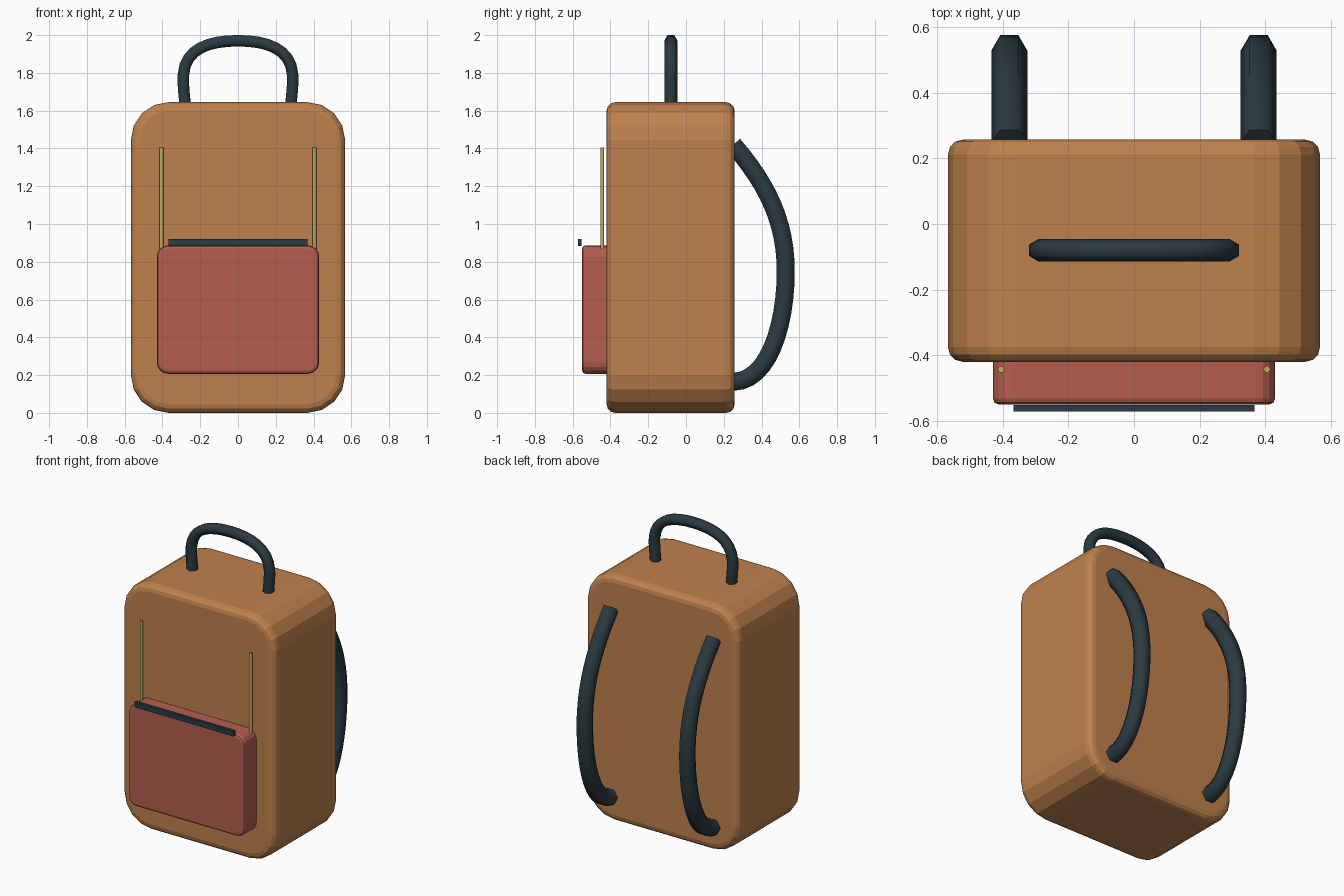
import bpy, bmesh, math
from mathutils import Vector
from mathutils.geometry import interpolate_bezier

cube = bpy.data.objects.get("Cube")
if cube:
    bpy.data.objects.remove(cube, do_unlink=True)


def material(name, rgb):
    m = bpy.data.materials.new(name)
    m.use_nodes = True
    m.diffuse_color = (*rgb, 1)
    bsdf = next(n for n in m.node_tree.nodes if n.type == "BSDF_PRINCIPLED")
    bsdf.inputs["Base Color"].default_value = (*rgb, 1)
    return m


TAN = material("tan canvas", (0.52, 0.22, 0.075))
RED = material("brick red canvas", (0.46, 0.112, 0.078))
DARK = material("dark slate webbing", (0.024, 0.043, 0.053))
BRASS = material("brass", (0.54, 0.42, 0.11))


def finish(name, bm, mat, smooth=None):
    bmesh.ops.recalc_face_normals(bm, faces=bm.faces)
    mesh = bpy.data.meshes.new(name)
    bm.to_mesh(mesh)
    bm.free()
    mesh.materials.append(mat)
    ob = bpy.data.objects.new(name, mesh)
    bpy.context.collection.objects.link(ob)
    if smooth:
        bpy.ops.object.select_all(action="DESELECT")
        ob.select_set(True)
        bpy.context.view_layer.objects.active = ob
        bpy.ops.object.shade_smooth_by_angle(angle=math.radians(smooth))
    return ob


def rounded_slab(name, lo, hi, mat, corner=0, rim=0, steps=2):
    """Box with rounded front outline and softened front and back rims."""
    bm = bmesh.new()
    bmesh.ops.create_cube(bm, size=1)
    lo, hi = Vector(lo), Vector(hi)
    for v in bm.verts:
        v.co = (lo + hi) / 2 + v.co * (hi - lo)
    if corner:
        edges = [e for e in bm.edges
                 if abs(e.verts[0].co.y - e.verts[1].co.y) > 1e-4]
        bmesh.ops.bevel(bm, geom=edges, offset=corner, segments=4,
                        profile=0.5, affect="EDGES")
    if rim:
        edges = [e for e in bm.edges
                 if abs(e.verts[0].co.y - e.verts[1].co.y) < 1e-4]
        bmesh.ops.bevel(bm, geom=edges, offset=rim, segments=steps,
                        profile=0.5, affect="EDGES")
    return finish(name, bm, mat)


def bezier_path(segments, count=9):
    path = []
    for seg in segments:
        pts = interpolate_bezier(*[Vector(p) for p in seg], count)
        path += pts if not path else pts[1:]
    return path


def hex_tube(name, path, side, radius, mat):
    """Six-sided tube along a planar path; side is the plane's normal."""
    bm = bmesh.new()
    side = Vector(side)
    rings = []
    for i, p in enumerate(path):
        ahead = path[min(i + 1, len(path) - 1)]
        behind = path[max(i - 1, 0)]
        out = side.cross((ahead - behind).normalized())
        angles = [k * math.pi / 3 for k in range(6)]
        rings.append([bm.verts.new(p + radius * (math.cos(a) * side + math.sin(a) * out))
                      for a in angles])
    for a, b in zip(rings, rings[1:]):
        for k in range(6):
            n = (k + 1) % 6
            bm.faces.new((a[k], a[n], b[n], b[k]))
    bm.faces.new(rings[0])
    bm.faces.new(rings[-1])
    return finish(name, bm, mat, 65)


# Main bag and front pocket
rounded_slab("bag_body", (-0.567, -0.42, 0), (0.567, 0.257, 1.645), TAN, 0.2, 0.045, 3)
rounded_slab("front_pocket", (-0.43, -0.55, 0.207), (0.43, -0.40, 0.887), RED, 0.06, 0.018)

# Dark strip in front of the pocket's upper edge
rounded_slab("pocket_trim", (-0.367, -0.572, 0.884), (0.367, -0.552, 0.921), DARK)

# Carrying handle: one half path, mirrored across the middle
half = bezier_path([
    [(-0.28, -0.08, 1.63), (-0.285, -0.08, 1.69), (-0.292, -0.08, 1.74), (-0.289, -0.08, 1.79)],
    [(-0.289, -0.08, 1.79), (-0.28, -0.08, 1.93), (-0.15, -0.08, 1.97), (0, -0.08, 1.97)]])
mirrored = [Vector((-p.x, p.y, p.z)) for p in reversed(half[:-1])]
hex_tube("top_handle", half + mirrored, (0, 1, 0), 0.035, DARK)

# Shoulder straps and front zips, one on each side
for label, s in (("left", 1), ("right", -1)):
    x = 0.38 * s
    strap = bezier_path([
        [(x, 0.25, 1.42), (x, 0.44, 1.2), (x, 0.528, 1.0), (x, 0.528, 0.75)],
        [(x, 0.528, 0.75), (x, 0.528, 0.45), (x, 0.43, 0.165), (x, 0.25, 0.165)]], 13)
    hex_tube(label + "_shoulder_strap", strap, (1, 0, 0), 0.055, DARK)
    zip_line = [Vector((0.405 * s, -0.443, z)) for z in (0.84, 1.405)]
    hex_tube(label + "_zip", zip_line, (1, 0, 0), 0.011, BRASS)
